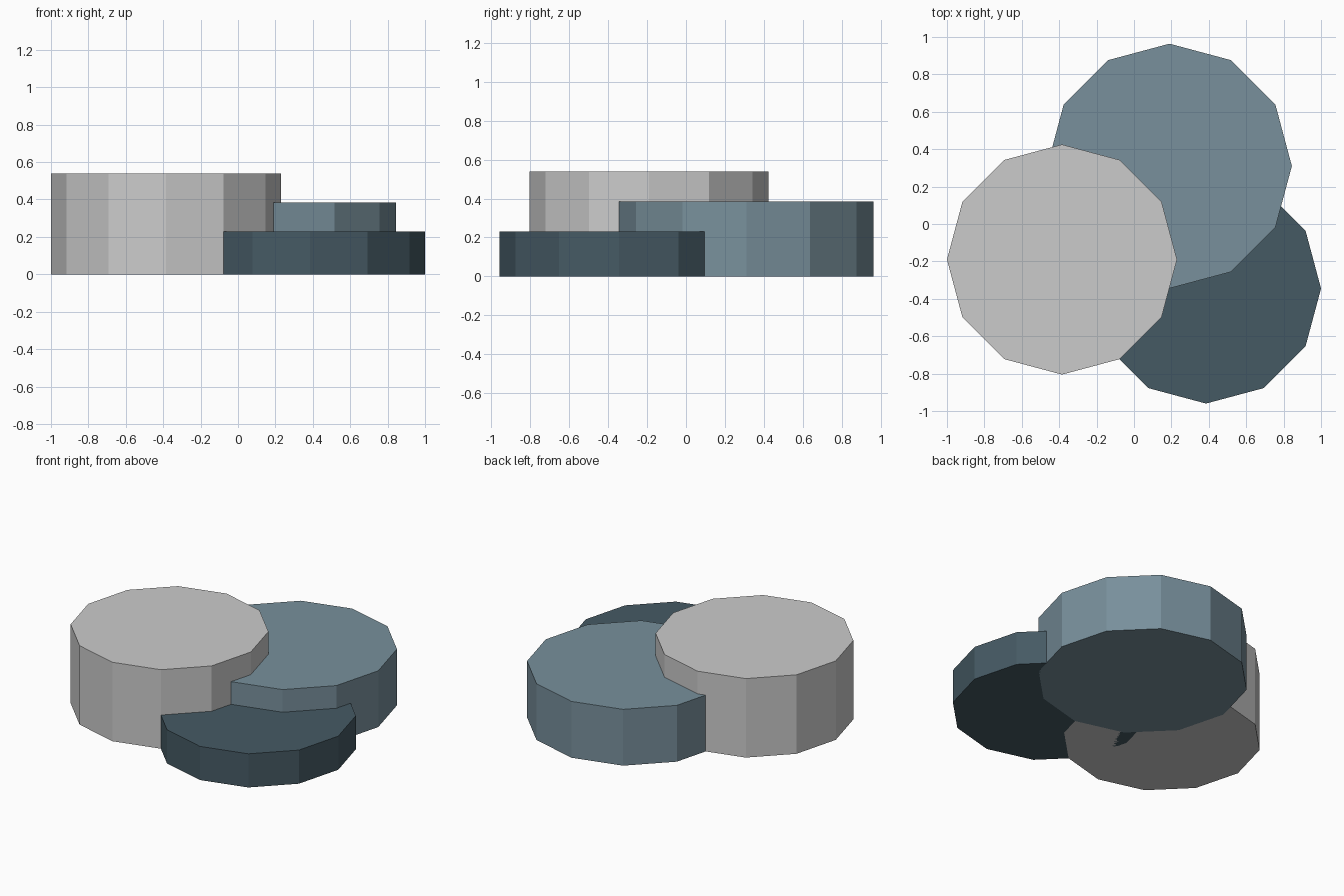
import bpy

if "Cube" in bpy.data.objects:
    bpy.data.objects.remove(bpy.data.objects["Cube"])


def make_material(name, color):
    mat = bpy.data.materials.new(name)
    mat.diffuse_color = (*color, 1.0)
    mat.use_nodes = True
    mat.node_tree.nodes["Principled BSDF"].inputs["Base Color"].default_value = mat.diffuse_color
    return mat


def disc(name, x, y, radius, height, mat=None):
    """Flat-shaded 12-sided prism standing on z = 0, with corners on the axes."""
    bpy.ops.mesh.primitive_cylinder_add(
        vertices=12, radius=radius, depth=height, location=(x, y, height / 2))
    obj = bpy.context.object
    obj.name = name
    if mat:
        obj.data.materials.append(mat)
    return obj


blue_grey = make_material("blue_grey", (0.188, 0.279, 0.332))
dark_slate = make_material("dark_slate", (0.06, 0.102, 0.127))

# Three overlapping stepped discs
disc("tall_disc", -0.385, -0.19, 0.615, 0.54)
disc("middle_disc", 0.19, 0.31, 0.654, 0.385, blue_grey)
disc("low_disc", 0.385, -0.345, 0.615, 0.23, dark_slate)
